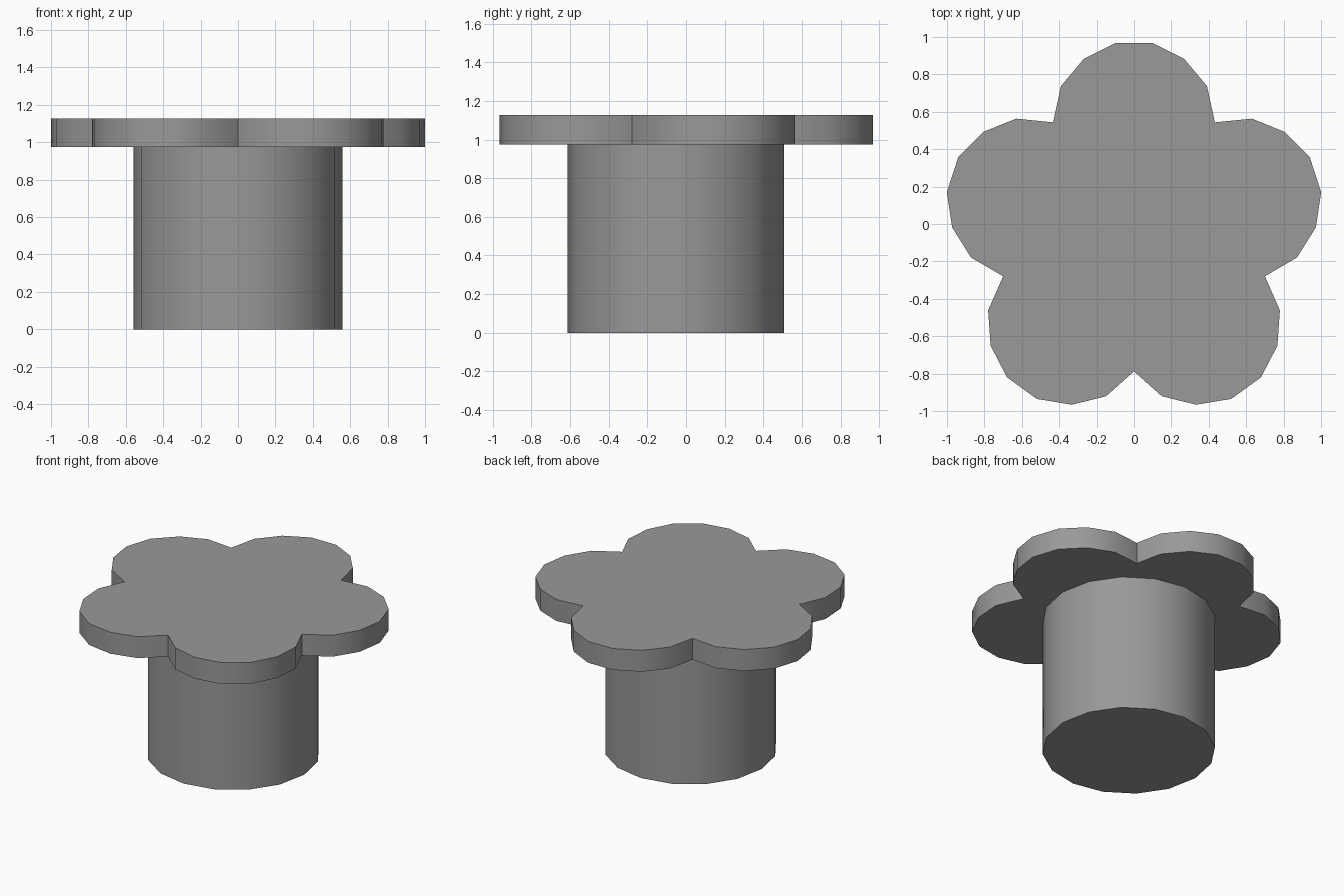
import bpy
import bmesh
from math import sin, cos, radians

cube = bpy.data.objects.get("Cube")
if cube:
    bpy.data.objects.remove(cube, do_unlink=True)

CENTRE_Y = -0.052
PLATE_BOTTOM, PLATE_TOP = 0.974, 1.127

grey = bpy.data.materials.new("plain grey")
grey.use_nodes = True
colour = (0.32, 0.32, 0.32, 1)
grey.diffuse_color = colour
grey.node_tree.nodes["Principled BSDF"].inputs["Base Color"].default_value = colour


def prism(name, outline, bottom, top):
    """Extrude a polar outline of (degrees, radius) upward."""
    bm = bmesh.new()
    ring = [bm.verts.new((r * cos(radians(a)), r * sin(radians(a)) + CENTRE_Y, bottom))
            for a, r in outline]
    base = bm.faces.new(ring)
    grown = bmesh.ops.extrude_face_region(bm, geom=[base], use_keep_orig=True)
    lifted = [v for v in grown["geom"] if isinstance(v, bmesh.types.BMVert)]
    bmesh.ops.translate(bm, verts=lifted, vec=(0, 0, top - bottom))
    bmesh.ops.recalc_face_normals(bm, faces=bm.faces)
    mesh = bpy.data.meshes.new(name)
    bm.to_mesh(mesh)
    bm.free()
    mesh.materials.append(grey)
    obj = bpy.data.objects.new(name, mesh)
    bpy.context.collection.objects.link(obj)
    bpy.ops.object.select_all(action="DESELECT")
    obj.select_set(True)
    bpy.context.view_layer.objects.active = obj
    bpy.ops.object.shade_smooth_by_angle(angle=radians(30))
    return obj


# Half of one petal, from its tip to the notch, mirrored and repeated five times
half_petal = [(5.5, 1.025), (16, 0.973), (26.3, 0.881)]
petal = [(-a, r) for a, r in reversed(half_petal)] + half_petal + [(36, 0.736)]
flower = [(90 + 72 * i + a, r) for i in range(5) for a, r in petal]
prism("flower_plate", flower, PLATE_BOTTOM, PLATE_TOP)

# Sixteen-sided stem
SIDES = 16
prism("stem", [(360 * i / SIDES, 0.56) for i in range(SIDES)], 0, PLATE_BOTTOM)
